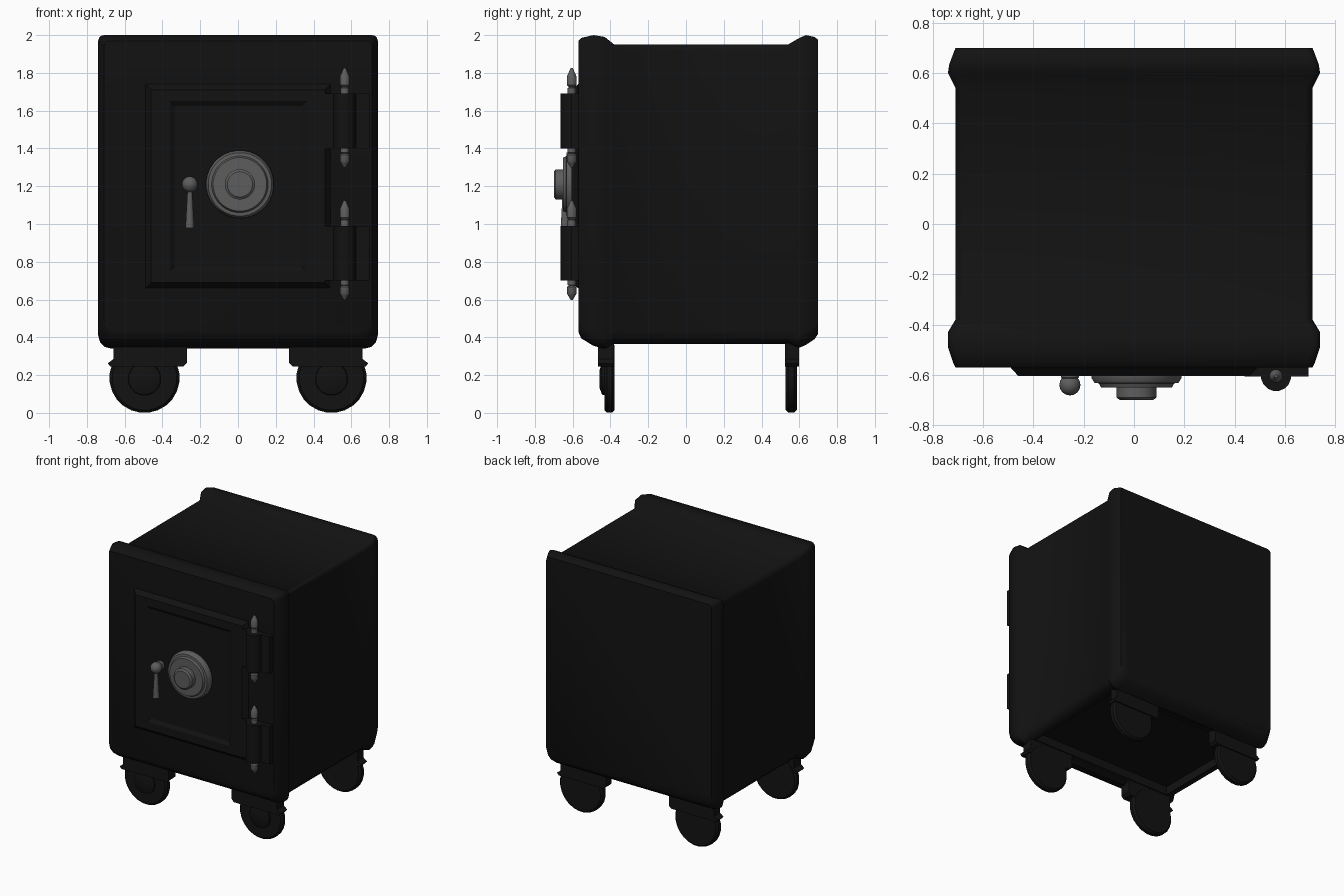
import bpy, bmesh, math
from mathutils import Matrix, Vector

if "Cube" in bpy.data.objects:
    bpy.data.objects.remove(bpy.data.objects["Cube"])


def material(name, v):
    m = bpy.data.materials.new(name)
    m.diffuse_color = (v, v, v, 1)
    m.use_nodes = True
    m.node_tree.nodes["Principled BSDF"].inputs["Base Color"].default_value = m.diffuse_color
    return m


BLACK = material("black_paint", 0.006)
METAL = material("grey_metal", 0.11)


def finish(name, bm, mat, smooth=None):
    bmesh.ops.recalc_face_normals(bm, faces=bm.faces)
    me = bpy.data.meshes.new(name)
    bm.to_mesh(me)
    bm.free()
    me.materials.append(mat)
    ob = bpy.data.objects.new(name, me)
    bpy.context.collection.objects.link(ob)
    if smooth:
        bpy.ops.object.select_all(action='DESELECT')
        ob.select_set(True)
        bpy.context.view_layer.objects.active = ob
        bpy.ops.object.shade_smooth_by_angle(angle=math.radians(smooth))
    return ob


def loft(name, rings, mat, smooth=None):
    """Skin a list of equal-length closed rings and cap both ends."""
    bm = bmesh.new()
    vs = [[bm.verts.new(p) for p in r] for r in rings]
    n = len(vs[0])
    for a, b in zip(vs, vs[1:]):
        for i in range(n):
            j = (i + 1) % n
            bm.faces.new((a[i], a[j], b[j], b[i]))
    bm.faces.new(vs[0])
    bm.faces.new(vs[-1])
    return finish(name, bm, mat, smooth)


def lathe(name, profile, center, axis, mat, sides=24, smooth=35):
    """Turn (radius, offset) pairs about the y or z axis."""
    rings = []
    for r, h in profile:
        ring = []
        for i in range(sides):
            t = 2 * math.pi * (i + 0.5) / sides
            c, s = r * math.cos(t), r * math.sin(t)
            p = Vector((c, h, s)) if axis == 'y' else Vector((c, s, h))
            ring.append(p + Vector(center))
        rings.append(ring)
    return loft(name, rings, mat, smooth)


def box(name, x0, x1, y0, y1, z0, z1, mat):
    bm = bmesh.new()
    bmesh.ops.create_cube(bm, size=1, matrix=Matrix.LocRotScale(
        Vector(((x0 + x1) / 2, (y0 + y1) / 2, (z0 + z1) / 2)), None,
        Vector((x1 - x0, y1 - y0, z1 - z0))))
    return finish(name, bm, mat)


def section(y, w, z0, z1, r_top=0.03, r_bot=0.07):
    pts = []
    for sx, z, r, a0 in ((1, z1, r_top, 0), (-1, z1, r_top, 90),
                         (-1, z0, r_bot, 180), (1, z0, r_bot, 270)):
        cz = z - r if z == z1 else z + r
        for k in range(4):
            a = math.radians(a0 + 30 * k)
            pts.append((sx * (w - r) + r * math.cos(a), y, cz + r * math.sin(a)))
    return pts


# Safe body with raised bands at front and back
body = loft("safe_body", [section(*s) for s in (
    (-0.57, 0.71, 0.43, 1.97), (-0.555, 0.718, 0.395, 1.985),
    (-0.49, 0.74, 0.355, 2.0), (-0.43, 0.74, 0.34, 1.99),
    (-0.38, 0.71, 0.365, 1.95), (0.54, 0.71, 0.365, 1.95),
    (0.60, 0.74, 0.345, 1.985), (0.635, 0.735, 0.36, 2.0),
    (0.68, 0.718, 0.39, 1.99), (0.70, 0.71, 0.42, 1.975))], BLACK, 40)

# Shallow recess under the body
cutter = box("underside_cutter", -0.62, 0.62, -0.37, 0.52, 0.2, 0.43, BLACK)
cutter.hide_render = True
cutter.hide_set(True)
mod = body.modifiers.new("underside", 'BOOLEAN')
mod.object = cutter
mod.operation = 'DIFFERENCE'
mod.solver = 'EXACT'

# Door with bevelled edge and sunken panel
loft("door", [[(sx * w, y, 1.2 + sz * h) for sx, sz in
               ((-1, -1), (1, -1), (1, 1), (-1, 1))]
              for w, h, y in ((0.49, 0.54, -0.55), (0.49, 0.54, -0.572),
                              (0.46, 0.51, -0.605), (0.36, 0.45, -0.605),
                              (0.335, 0.425, -0.588))], BLACK)

# Stepped combination dial
lathe("dial", [(0.18, -0.58), (0.18, -0.612), (0.168, -0.632), (0.15, -0.634),
               (0.142, -0.65), (0.08, -0.65), (0.08, -0.69), (0.067, -0.70)],
      (0.01, 0, 1.21), 'y', METAL, 32)

# Ball-topped lever handle
lathe("handle_base", [(0.036, -0.58), (0.036, -0.61), (0.02, -0.63)],
      (-0.255, 0, 1.21), 'y', METAL, 16)
lathe("handle_lever", [(0.024, 0.98), (0.012, 1.19)],
      (-0.255, -0.64, 0), 'z', METAL, 16)
bm = bmesh.new()
bmesh.ops.create_uvsphere(bm, u_segments=16, v_segments=10, radius=0.042,
                          matrix=Matrix.Translation((-0.255, -0.64, 1.21)))
finish("handle_ball", bm, METAL, 40)

# Hinges: leaf, barrel and pin finials
HX, HY = 0.565, -0.605
FINIAL = [(0.023, -0.01), (0.023, 0.03), (0.016, 0.034), (0.027, 0.045),
          (0.027, 0.09), (0.02, 0.105), (0.006, 0.135)]
for tag, z0, z1 in (("upper", 1.40, 1.69), ("lower", 0.70, 0.99)):
    box(tag + "_hinge_leaf", 0.44, 0.695, -0.606, -0.56, z0, z1, BLACK)
    lathe(tag + "_hinge_barrel", [(0.06, z0), (0.06, z1)],
          (HX, HY, 0), 'z', BLACK, 16)
    lathe(tag + "_hinge_top_finial", FINIAL, (HX, HY, z1), 'z', METAL, 12)
    lathe(tag + "_hinge_bottom_finial", [(r, -h * 0.75) for r, h in FINIAL],
          (HX, HY, z0), 'z', METAL, 12)

# Wheels hung on thin brackets at the four corners
BRACKET = [(0.27, 0.40), (0.66, 0.40), (0.66, 0.285), (0.69, 0.262),
           (0.675, 0.245), (0.29, 0.245), (0.27, 0.265)]
for row, y0, y1, b0, b1 in (("front", -0.432, -0.378, -0.465, -0.38),
                            ("back", 0.528, 0.587, 0.525, 0.597)):
    for side, s in (("left", -1), ("right", 1)):
        name = row + "_" + side
        loft(name + "_bracket", [[(s * x, y, z) for x, z in BRACKET]
                                 for y in (b0, b1)], BLACK)
        lathe(name + "_wheel", [(0.172, y0), (0.186, y0 + 0.014),
                                (0.186, y1 - 0.014), (0.172, y1)],
              (s * 0.495, 0, 0.186), 'y', BLACK, 24)
        if row == "front":
            lathe(name + "_wheel_hub", [(0.09, -0.42), (0.085, -0.445),
                                        (0.05, -0.457)],
                  (s * 0.495, 0, 0.18), 'y', BLACK, 16)
